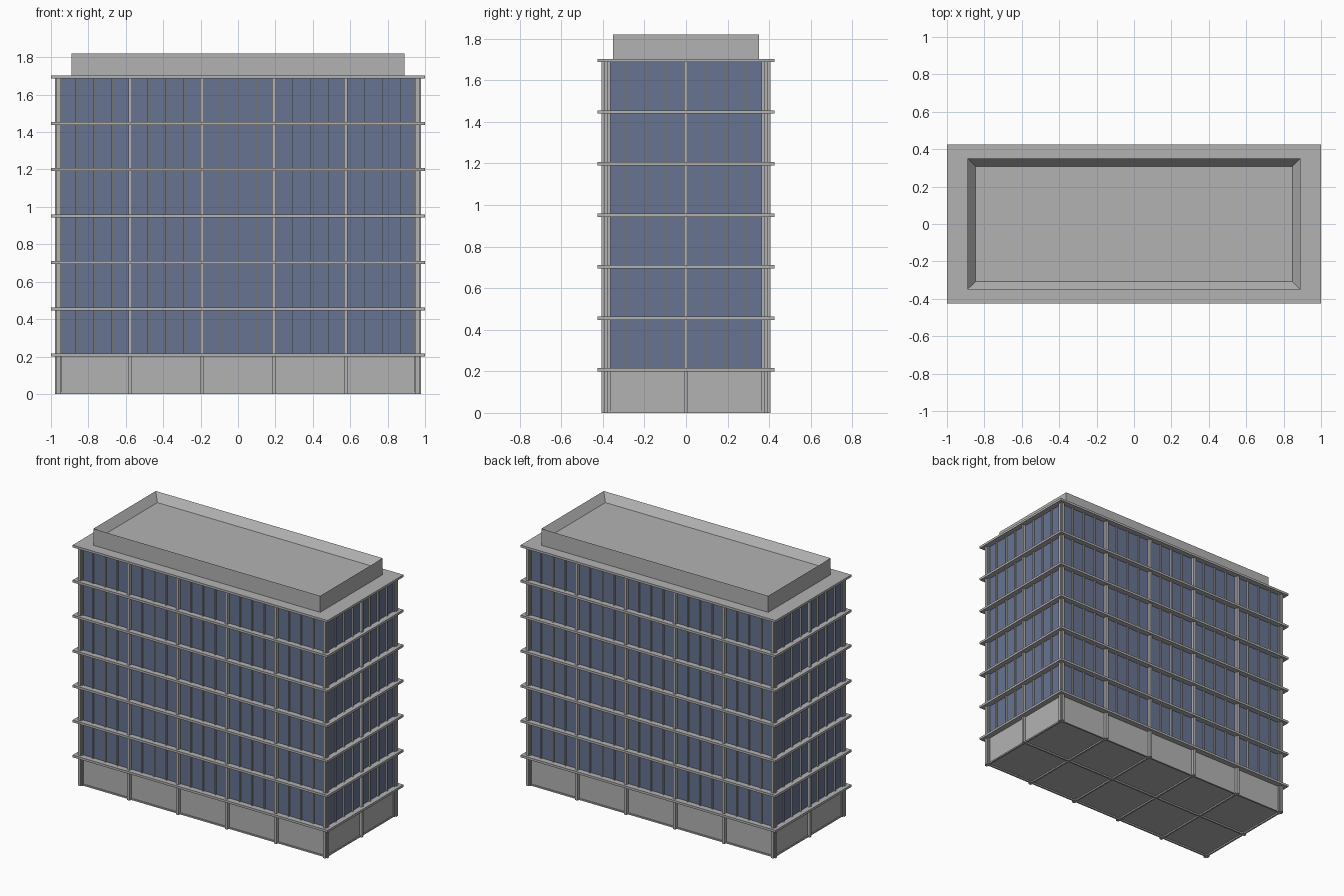
import bpy
import bmesh
from mathutils import Matrix, Vector

cube = bpy.data.objects.get("Cube")
if cube:
    bpy.data.objects.remove(cube, do_unlink=True)


def make_material(name, rgb):
    mat = bpy.data.materials.new(name)
    mat.use_nodes = True
    color = (*rgb, 1.0)
    mat.diffuse_color = color
    mat.node_tree.nodes["Principled BSDF"].inputs["Base Color"].default_value = color
    return mat


concrete = make_material("concrete_grey", (0.45, 0.45, 0.45))
glass = make_material("blue_glass", (0.135, 0.175, 0.29))


def add_box(bm, low, high):
    low, high = Vector(low), Vector(high)
    place = Matrix.Translation((low + high) / 2) @ Matrix.Diagonal((*(high - low), 1))
    return bmesh.ops.create_cube(bm, size=1, matrix=place)["verts"]


def finish(name, bm, mat):
    mesh = bpy.data.meshes.new(name)
    bm.to_mesh(mesh)
    bm.free()
    mesh.materials.append(mat)
    obj = bpy.data.objects.new(name, mesh)
    bpy.context.collection.objects.link(obj)
    return obj


def boxes(name, spans, mat):
    bm = bmesh.new()
    for low, high in spans:
        add_box(bm, low, high)
    return finish(name, bm, mat)


# Structural grid and storey heights
GX, GY = 0.96, 0.385
BAY = GX * 2 / 5
PANE = BAY / 4
STOREY = 0.248
FIRST, ROOF = 0.207, 0.207 + 6 * STOREY
THICK = 0.008
BOTTOM = 0.01
grid_x = [-GX + i * BAY for i in range(6)]
grid_y = [-GY, 0, GY]


def upright(x, y, along_x, width, depth, z0, z1):
    """Post whose width runs along the facade it stands on."""
    hx, hy = (width / 2, depth / 2) if along_x else (depth / 2, width / 2)
    return (x - hx, y - hy, z0), (x + hx, y + hy, z1)


# Ground floor walls and glazed storeys
boxes("ground_floor", [((-GX, -GY, BOTTOM), (GX, GY, FIRST))], concrete)
boxes("window_glass", [((-GX, -GY, FIRST), (GX, GY, ROOF))], glass)

# Floor slabs
boxes("floor_slabs", [((-1, -0.425, FIRST + k * STOREY - THICK),
                       (1, 0.425, FIRST + k * STOREY + THICK)) for k in range(7)], concrete)

# Columns on all four facades, crossing at the corners
columns = [upright(x, y, True, 0.02, 0.043, 0, ROOF) for x in grid_x for y in (-GY, GY)]
columns += [upright(x, y, False, 0.02, 0.036, 0, ROOF) for x in (-GX, GX) for y in grid_y]
boxes("columns", columns, concrete)

# Thin window mullions between the columns
mullions = [upright(-GX + i * PANE, y, True, 0.009, 0.022, FIRST, ROOF)
            for i in range(1, 20) if i % 4 for y in (-GY, GY)]
mullions += [upright(x, i * PANE, False, 0.009, 0.022, FIRST, ROOF)
             for i in (-3, -2, -1, 1, 2, 3) for x in (-GX, GX)]
boxes("mullions", mullions, concrete)

# Ground beams along the grid lines
beams = [((x - 0.006, -GY, 0), (x + 0.006, GY, BOTTOM)) for x in grid_x]
beams += [((-GX, y - 0.006, 0), (GX, y + 0.006, BOTTOM)) for y in grid_y]
boxes("ground_beams", beams, concrete)

# Roof parapet with a sunken deck
bm = bmesh.new()
add_box(bm, (-0.89, -0.35, ROOF), (0.89, 0.35, 1.82))
top = max(bm.faces, key=lambda f: f.calc_center_median().z)
bmesh.ops.inset_region(bm, faces=[top], thickness=0.042, use_even_offset=True)
bmesh.ops.translate(bm, verts=top.verts, vec=(0, 0, -0.055))
finish("roof_parapet", bm, concrete)
